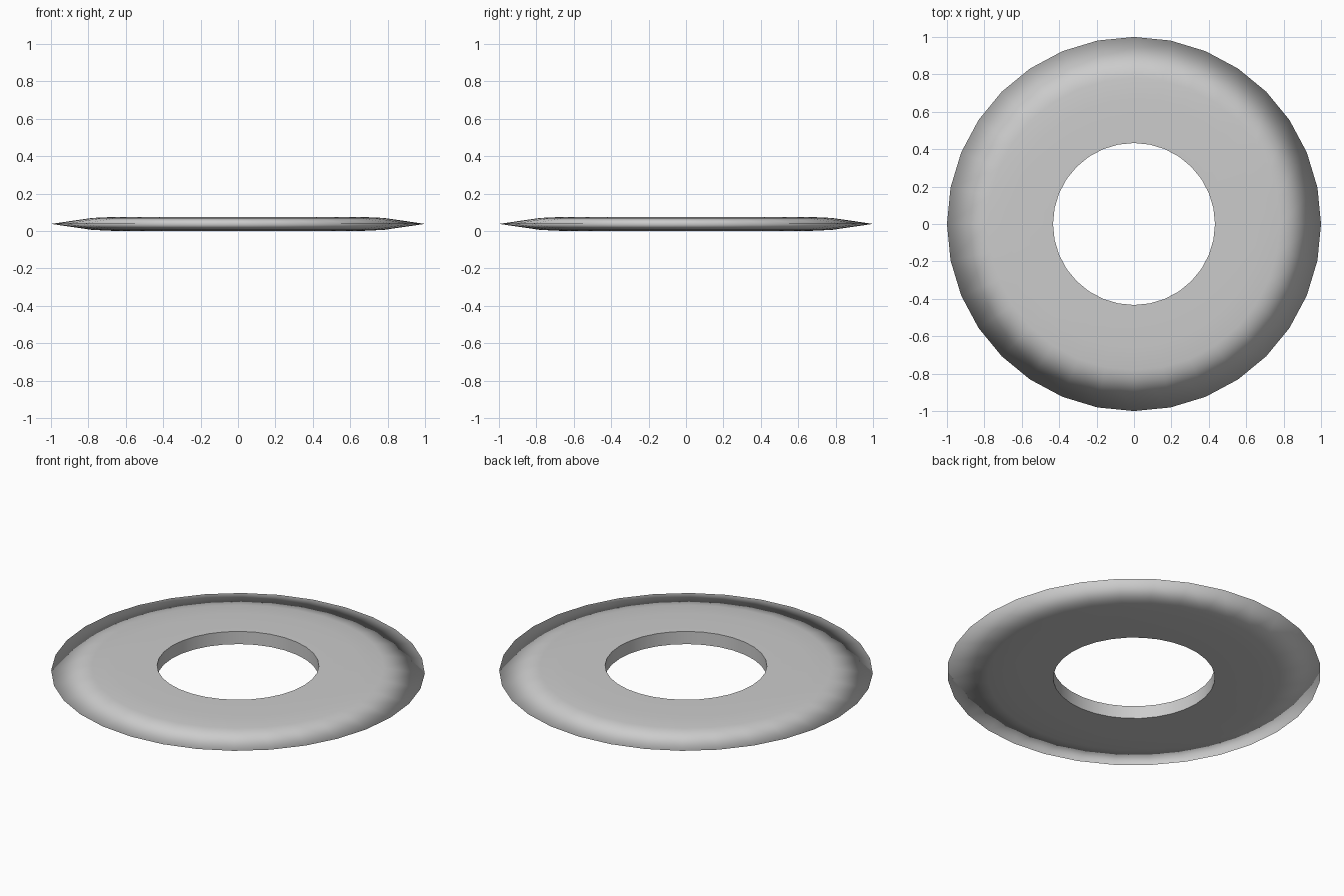
import bpy, bmesh, math

if "Cube" in bpy.data.objects:
    bpy.data.objects.remove(bpy.data.objects["Cube"])

SIDES = 32
THICK = 0.075
MID = THICK / 2

# Upper half of the cross-section: hole rim, flat face, soft shoulder
upper = [(0.433, THICK), (0.66, THICK), (0.78, 0.0695)]
lower = [(r, THICK - z) for r, z in reversed(upper)]
profile = upper + [(1.0, MID)] + lower

# Revolve the closed cross-section around z
bm = bmesh.new()
rings = []
for i in range(SIDES):
    a = 2 * math.pi * i / SIDES
    rings.append([bm.verts.new((r * math.cos(a), r * math.sin(a), z)) for r, z in profile])
n = len(profile)
for i in range(SIDES):
    here, there = rings[i], rings[(i + 1) % SIDES]
    for j in range(n):
        k = (j + 1) % n
        bm.faces.new((here[j], here[k], there[k], there[j]))
bmesh.ops.recalc_face_normals(bm, faces=bm.faces)

# Smooth across the knife-like outer rim, crisp edges round the hole
for f in bm.faces:
    f.smooth = True
for i in range(SIDES):
    for j in (0, n - 1):
        bm.edges.get((rings[i][j], rings[(i + 1) % SIDES][j])).smooth = False

mesh = bpy.data.meshes.new("ring_disc")
bm.to_mesh(mesh)
bm.free()
disc = bpy.data.objects.new("ring_disc", mesh)
bpy.context.collection.objects.link(disc)
